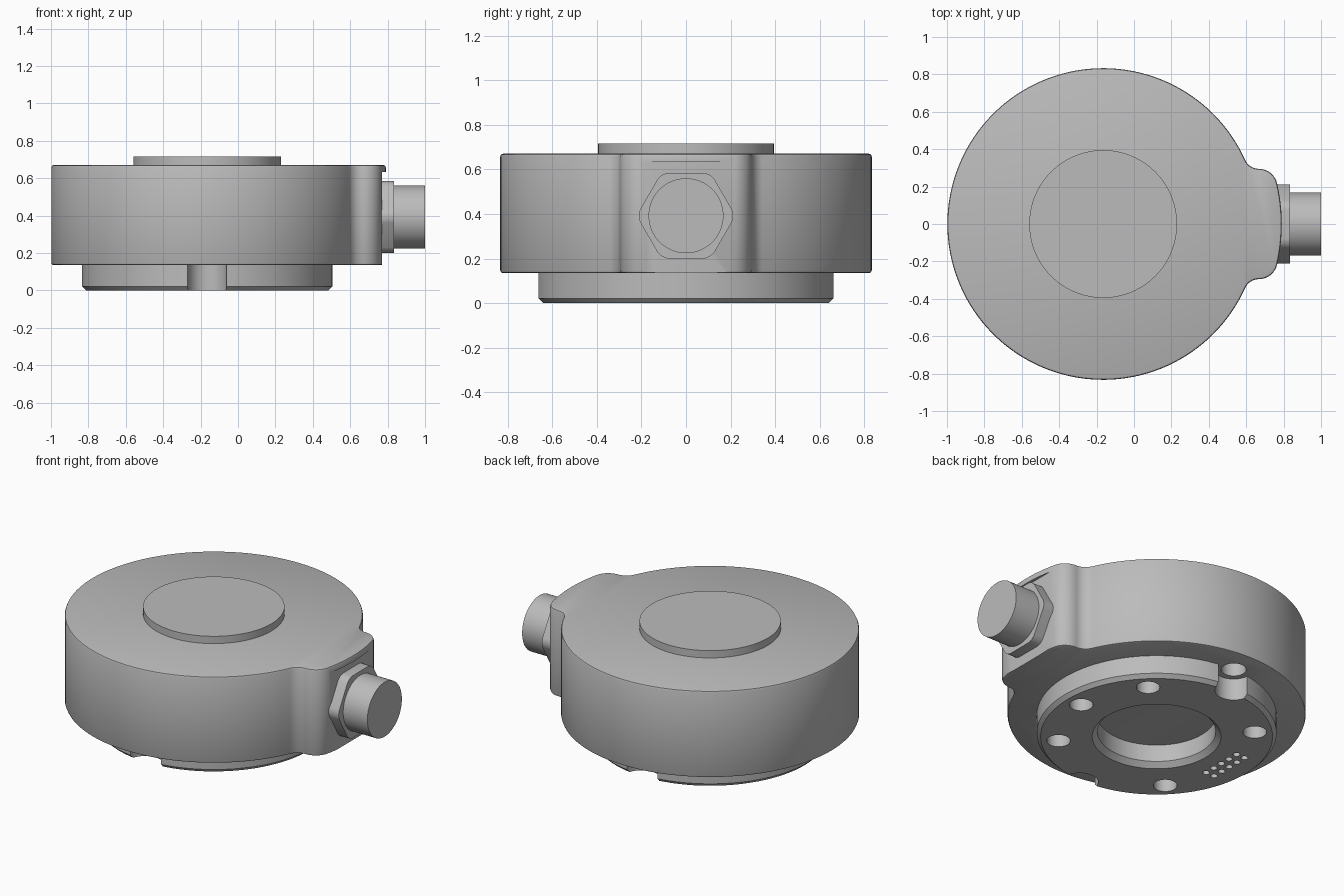
import bpy, bmesh
from math import sin, cos, pi, radians, atan2, sqrt
from mathutils import Matrix, Vector

if "Cube" in bpy.data.objects:
    bpy.data.objects.remove(bpy.data.objects["Cube"])

CX = -0.165          # axis of the round housing
Z0, Z1 = 0.135, 0.67  # housing bottom and top

metal = bpy.data.materials.new("machined_grey")
metal.use_nodes = True
grey = (0.5, 0.5, 0.5, 1)
metal.diffuse_color = grey
metal.node_tree.nodes["Principled BSDF"].inputs["Base Color"].default_value = grey


def finish(name, bm):
    bmesh.ops.recalc_face_normals(bm, faces=bm.faces)
    mesh = bpy.data.meshes.new(name)
    bm.to_mesh(mesh)
    bm.free()
    mesh.materials.append(metal)
    obj = bpy.data.objects.new(name, mesh)
    bpy.context.scene.collection.objects.link(obj)
    return obj


def prism(name, outline, z0, z1, rim=0, corner=0):
    """Extrude an outline upward, optionally rounding corners and rims."""
    bm = bmesh.new()
    face = bm.faces.new([bm.verts.new((x, y, z0)) for x, y in outline])
    new = bmesh.ops.extrude_face_region(bm, geom=[face])["geom"]
    bmesh.ops.translate(bm, vec=(0, 0, z1 - z0),
                        verts=[v for v in new if isinstance(v, bmesh.types.BMVert)])
    upright = lambda e: abs(e.verts[0].co.z - e.verts[1].co.z) > 0.001
    if corner:
        bmesh.ops.bevel(bm, geom=[e for e in bm.edges if upright(e)], offset=corner,
                        segments=4, profile=0.5, affect='EDGES')
    if rim:
        bmesh.ops.bevel(bm, geom=[e for e in bm.edges if not upright(e)], offset=rim,
                        segments=2, profile=0.5, affect='EDGES')
    return finish(name, bm)


def lathe(name, profile, x=CX, y=0, steps=96):
    """Closed solid of revolution from (radius, z) pairs, bottom to top."""
    bm = bmesh.new()
    rings = [[bm.verts.new((x + r * cos(2 * pi * i / steps), y + r * sin(2 * pi * i / steps), z))
              for i in range(steps)] for r, z in profile]
    for a, b in zip(rings, rings[1:]):
        for i in range(steps):
            j = (i + 1) % steps
            bm.faces.new((a[i], a[j], b[j], b[i]))
    bm.faces.new(rings[0])
    bm.faces.new(rings[-1])
    return finish(name, bm)


def carve(obj, cutters):
    """Subtract the cutters, bake the result and drop the cutters."""
    for c in cutters:
        c.hide_render = True
        m = obj.modifiers.new("cut", 'BOOLEAN')
        m.operation, m.solver, m.object = 'DIFFERENCE', 'EXACT', c
    graph = bpy.context.evaluated_depsgraph_get()
    baked = bpy.data.meshes.new_from_object(obj.evaluated_get(graph))
    obj.modifiers.clear()
    obj.data = baked
    for c in cutters:
        bpy.data.objects.remove(c)


def arc(cx, cy, r, a0, a1, n):
    return [(cx + r * cos(a0 + (a1 - a0) * i / n), cy + r * sin(a0 + (a1 - a0) * i / n))
            for i in range(n + 1)]


# Housing: round drum blended into a side boss
R, R_BOSS, SIDE, R_OUT, R_IN = 0.833, 0.955, 0.295, 0.1, 0.08
yo, yi = SIDE - R_OUT, SIDE + R_IN
xo, xi = sqrt((R_BOSS - R_OUT) ** 2 - yo ** 2), sqrt((R + R_IN) ** 2 - yi ** 2)
ao, ai = atan2(yo, xo), atan2(yi, xi)
upper = (arc(0, 0, R_BOSS, 0, ao, 6) + arc(xo, yo, R_OUT, ao, pi / 2, 10)[1:]
         + arc(xi, yi, R_IN, 1.5 * pi, pi + ai, 10)[1:] + arc(0, 0, R, ai, pi, 60)[1:])
outline = [(x + CX, y) for x, y in upper]
outline += [(x, -y) for x, y in reversed(outline[1:-1])]
housing = prism("housing", outline, Z0, Z1, rim=0.012)

# Flat seat for the connector under a top lip, and two pin holes below
seat = prism("seat_cutter", [(0.771, -0.5), (1.2, -0.5), (1.2, 0.5), (0.771, 0.5)], 0, 0.632)
pins = [lathe("pin_cutter", [(0.07, 0.05), (0.07, 0.26)], y=s * 0.67, steps=32) for s in (-1, 1)]
carve(housing, [seat] + pins)

# Mounting flange with chamfered rim
flange = lathe("mounting_flange", [(0.648, 0), (0.67, 0.022), (0.67, Z0 + 0.002)])
cutters = [lathe("bore_cutter", [(0.38, -0.02), (0.33, 0.03), (0.33, 0.3)])]
cutters += [lathe("notch_cutter", [(0.105, -0.1), (0.105, 0.3)], y=s * 0.67, steps=48)
            for s in (-1, 1)]
for deg in (0, 45, 135, 225, 315):
    a = radians(deg)
    cutters.append(lathe("bolt_cutter", [(0.066, -0.1), (0.066, 0.12)],
                         CX + 0.55 * cos(a), 0.55 * sin(a), 32))
for col in (-1, 1):
    for row in range(-2, 3):
        cutters.append(lathe("contact_cutter", [(0.02, -0.1), (0.02, 0.08)],
                             CX - 0.5 + col * 0.029, row * 0.066, 16))
carve(flange, cutters)

# Raised disc on top
top_disc = lathe("top_disc", [(0.395, Z1 - 0.01), (0.395, 0.715)])

# Side connector: hexagonal nut and round plug, turned to point along +x
sideways = Matrix.Translation(Vector((0, 0, 0.392))) @ Matrix.Rotation(pi / 2, 4, 'Y')
hexagon = [(0.222 * sin(k * pi / 3), 0.222 * cos(k * pi / 3)) for k in range(6)]
nut = prism("connector_nut", hexagon, 0.765, 0.835, corner=0.035)
plug = lathe("connector_plug", [(0.168, 0.82), (0.168, 1.0)], x=0, steps=64)
for part in (nut, plug):
    part.data.transform(sideways)

# Smooth curved walls, keep machined edges crisp
parts = (housing, flange, top_disc, nut, plug)
bpy.ops.object.select_all(action='DESELECT')
for part in parts:
    part.select_set(True)
bpy.context.view_layer.objects.active = housing
bpy.ops.object.shade_smooth_by_angle(angle=radians(30))
